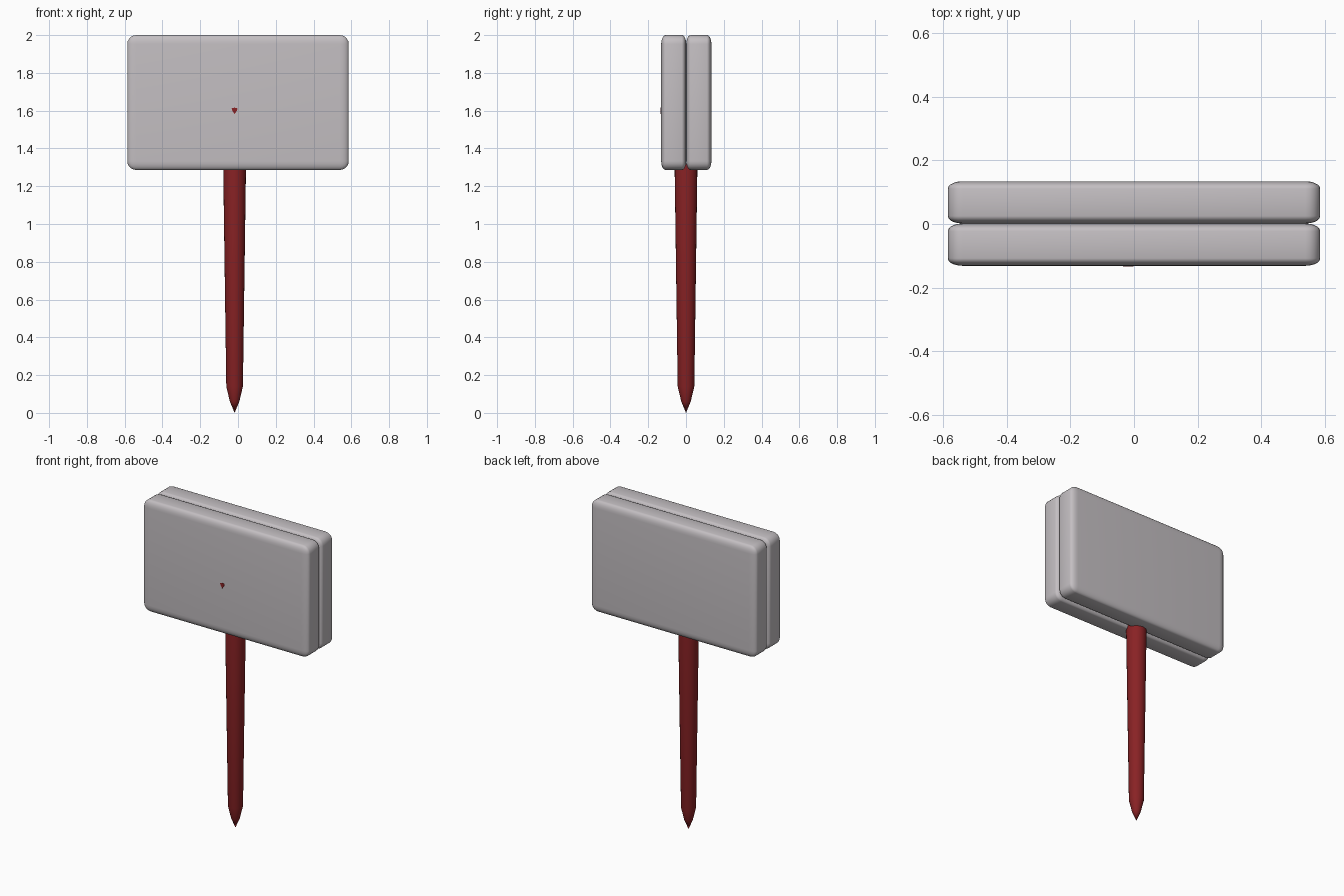
import bpy, bmesh, math

if "Cube" in bpy.data.objects:
    bpy.data.objects.remove(bpy.data.objects["Cube"])


def material(name, rgb):
    m = bpy.data.materials.new(name)
    m.diffuse_color = (*rgb, 1)
    m.use_nodes = True
    m.node_tree.nodes["Principled BSDF"].inputs["Base Color"].default_value = m.diffuse_color
    return m


GREY = material("light grey", (0.55, 0.52, 0.54))
RED = material("dark red", (0.25, 0.016, 0.018))


def finish(bm, name, mat, location, angle=None):
    bmesh.ops.recalc_face_normals(bm, faces=bm.faces)
    mesh = bpy.data.meshes.new(name)
    bm.to_mesh(mesh)
    bm.free()
    mesh.materials.append(mat)
    ob = bpy.data.objects.new(name, mesh)
    ob.location = location
    bpy.context.collection.objects.link(ob)
    if angle:
        bpy.ops.object.select_all(action='DESELECT')
        ob.select_set(True)
        bpy.context.view_layer.objects.active = ob
        bpy.ops.object.shade_smooth_by_angle(angle=math.radians(angle))
    return ob


def rounded_slab(name, y):
    # bevelled at double depth, then flattened, so face edges are tighter than corners
    bm = bmesh.new()
    bmesh.ops.create_cube(bm, size=1)
    bmesh.ops.scale(bm, vec=(1.172, 0.266, 0.714), verts=bm.verts)
    bmesh.ops.bevel(bm, geom=bm.edges[:], offset=0.047, segments=5,
                    profile=0.5, affect='EDGES')
    bmesh.ops.scale(bm, vec=(1, 0.5, 1), verts=bm.verts)
    return finish(bm, name, GREY, (0, y, 1.643), 40)


# Sign board: two slabs back to back
rounded_slab("front_board", -0.065)
rounded_slab("back_board", 0.068)

# Tapered post with a pointed foot
bm = bmesh.new()
profile = [(0, 0), (0.025, 0.06), (0.044, 0.14), (0.06, 1.28), (0.06, 1.32), (0, 1.32)]
verts = [bm.verts.new((r, 0, z)) for r, z in profile]
edges = [bm.edges.new(pair) for pair in zip(verts, verts[1:])]
bmesh.ops.spin(bm, geom=verts + edges, cent=(0, 0, 0), axis=(0, 0, 1),
               angle=math.tau, steps=24, use_duplicate=False)
bmesh.ops.remove_doubles(bm, verts=bm.verts, dist=0.0001)
finish(bm, "post", RED, (-0.018, 0, 0), 40)

# Tiny pointed mark on the front face
bm = bmesh.new()
outline = [(-0.016, 0.012), (0, 0.016), (0.016, 0.012), (0.011, -0.002),
           (0, -0.018), (-0.011, -0.002)]
face = bm.faces.new([bm.verts.new((x, 0, z)) for x, z in outline])
ext = bmesh.ops.extrude_face_region(bm, geom=[face])
bmesh.ops.translate(bm, vec=(0, 0.006, 0),
                    verts=[g for g in ext["geom"] if isinstance(g, bmesh.types.BMVert)])
finish(bm, "front_mark", RED, (-0.018, -0.1345, 1.6))
